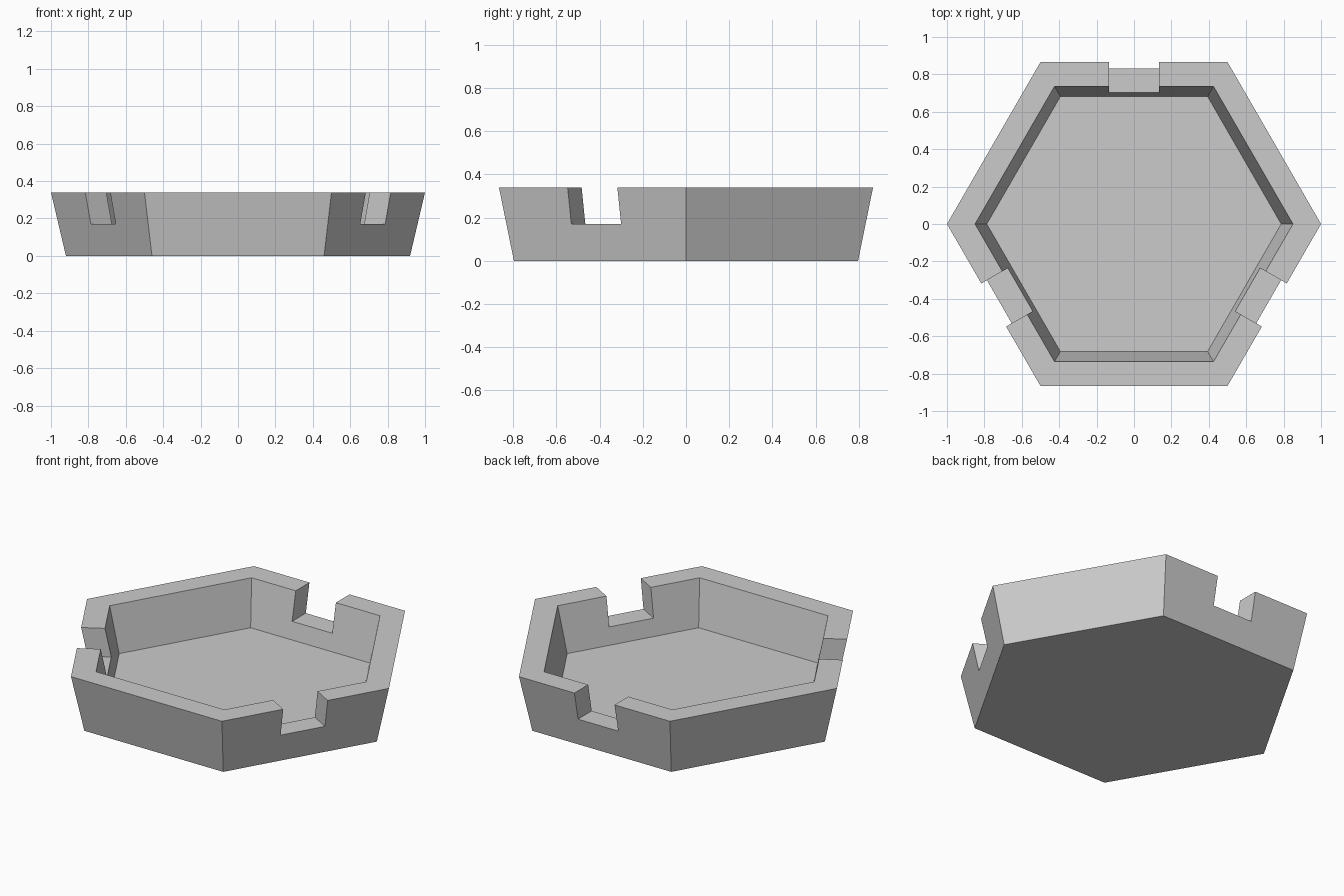
import bpy, bmesh
from math import cos, sin, pi, radians
from mathutils import Matrix

HEIGHT, FLOOR = 0.34, 0.07
NOTCH_Z, NOTCH_WIDTH = 0.17, 0.266

cube = bpy.data.objects.get("Cube")
if cube:
    bpy.data.objects.remove(cube, do_unlink=True)

# Single grey material
grey = bpy.data.materials.new("light grey")
grey.use_nodes = True
colour = (0.6, 0.6, 0.6, 1)
grey.diffuse_color = colour
grey.node_tree.nodes["Principled BSDF"].inputs["Base Color"].default_value = colour


def add_object(name, bm):
    bmesh.ops.recalc_face_normals(bm, faces=bm.faces)
    mesh = bpy.data.meshes.new(name)
    bm.to_mesh(mesh)
    bm.free()
    mesh.materials.append(grey)
    obj = bpy.data.objects.new(name, mesh)
    bpy.context.collection.objects.link(obj)
    return obj


# Hexagonal tray: outer wall, rim, inner wall and floor lofted from rings
bm = bmesh.new()
rings = []
for radius, z in [(0.92, 0), (1, HEIGHT), (0.85, HEIGHT), (0.787, FLOOR)]:
    rings.append([bm.verts.new((radius * cos(i * pi / 3), radius * sin(i * pi / 3), z))
                  for i in range(6)])
for low, high in zip(rings, rings[1:]):
    for i in range(6):
        j = (i + 1) % 6
        bm.faces.new((low[i], low[j], high[j], high[i]))
bm.faces.new(rings[0])
bm.faces.new(rings[-1])
tray = add_object("hexagonal_tray", bm)

# Three straight notches through alternate walls
bm = bmesh.new()
for angle in (90, 210, 330):
    bmesh.ops.create_cube(bm, size=1, matrix=(
        Matrix.Rotation(radians(angle), 4, "Z")
        @ Matrix.Translation((0.8, 0, NOTCH_Z + 0.2))
        @ Matrix.Diagonal((0.6, NOTCH_WIDTH, 0.4, 1))))
cutter = add_object("notch_cutter", bm)
cutter.hide_render = True

cut = tray.modifiers.new("notches", "BOOLEAN")
cut.operation = "DIFFERENCE"
cut.solver = "EXACT"
cut.object = cutter

# Bake the cut and discard the helper
graph = bpy.context.evaluated_depsgraph_get()
baked = bpy.data.meshes.new_from_object(tray.evaluated_get(graph))
tray.modifiers.clear()
tray.data = baked
bpy.data.objects.remove(cutter, do_unlink=True)
